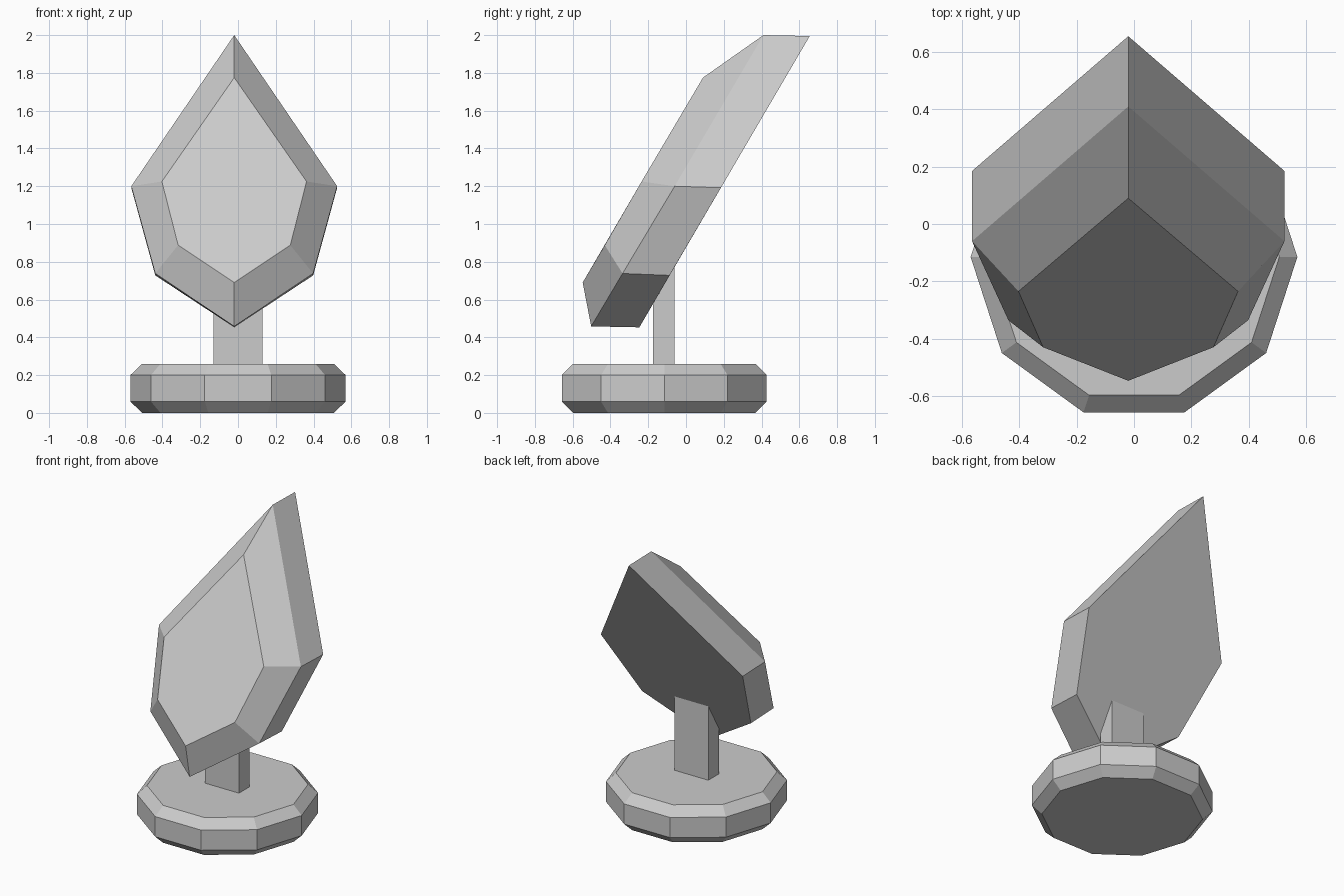
import bpy, bmesh
from math import cos, sin, tau

if "Cube" in bpy.data.objects:
    bpy.data.objects.remove(bpy.data.objects["Cube"])

CX = -0.02  # the gem sits slightly off the middle


def make_object(name, rings):
    """Skin a stack of closed rings and cap both ends."""
    bm = bmesh.new()
    loops = [[bm.verts.new(p) for p in ring] for ring in rings]
    n = len(loops[0])
    for a, b in zip(loops, loops[1:]):
        for i in range(n):
            j = (i + 1) % n
            bm.faces.new((a[i], a[j], b[j], b[i]))
    bm.faces.new(loops[0])
    bm.faces.new(loops[-1])
    bmesh.ops.recalc_face_normals(bm, faces=bm.faces)
    mesh = bpy.data.meshes.new(name)
    bm.to_mesh(mesh)
    bm.free()
    obj = bpy.data.objects.new(name, mesh)
    bpy.context.collection.objects.link(obj)
    return obj


def decagon(r, z):
    return [(r * cos(tau * i / 10), -0.115 + r * sin(tau * i / 10), z) for i in range(10)]


def kite(half):
    """Mirror a half outline (top, side, lower, bottom) into a six-sided ring."""
    right = [(CX + x, y, z) for x, y, z in half]
    left = [(CX - x, y, z) for x, y, z in half[1:-1]]
    return right + left[::-1]


# Chamfered ten-sided base
make_object("base", [decagon(0.507, 0), decagon(0.57, 0.06),
                     decagon(0.57, 0.20), decagon(0.507, 0.26)])

# Square post running up into the gem
make_object("post", [[(-0.13, -0.175, z), (0.13, -0.175, z),
                      (0.13, -0.06, z), (-0.13, -0.06, z)] for z in (0.25, 0.79)])

# Tilted faceted gem: front table, girdle, flat back
table = [(0, 0.09, 1.775), (0.383, -0.235, 1.225), (0.297, -0.43, 0.888), (0, -0.547, 0.69)]
girdle = [(0, 0.41, 2.0), (0.545, -0.06, 1.2), (0.418, -0.336, 0.738), (0, -0.502, 0.458)]
back = [(0, 0.655, 1.995), (0.545, 0.185, 1.192), (0.418, -0.087, 0.728), (0, -0.247, 0.453)]
make_object("gem", [kite(table), kite(girdle), kite(back)])
